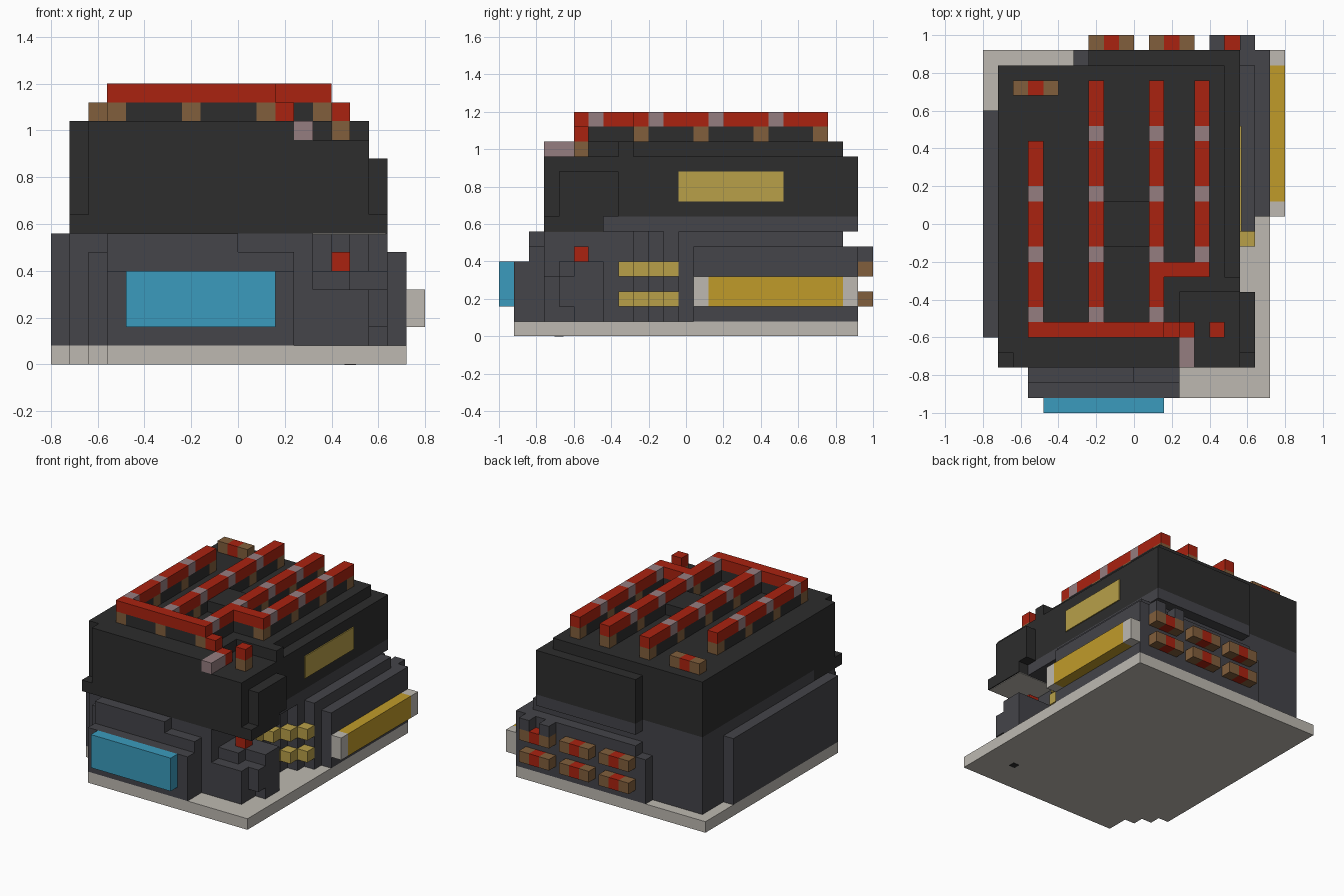
import bpy, bmesh
from mathutils import Matrix, Vector

U = 0.08                              # grid unit
ORIGIN = Vector((-10, -12.5, 0))      # grid corner, in units

if "Cube" in bpy.data.objects:
    bpy.data.objects.remove(bpy.data.objects["Cube"])


def material(name, rgb):
    m = bpy.data.materials.new(name)
    m.use_nodes = True
    color = (*rgb, 1)
    m.diffuse_color = color
    m.node_tree.nodes["Principled BSDF"].inputs["Base Color"].default_value = color
    return m


black = material("black casing", (.026, .026, .026))
grey = material("dark grey metal", (.058, .058, .067))
pale = material("pale stone", (.51, .485, .44))
red = material("red pipe", (.40, .016, .005))
brown = material("brown clamp", (.22, .113, .045))
pink = material("dusty pink joint", (.30, .205, .215))
blue = material("blue display", (.043, .33, .51))
gold = material("gold contact", (.48, .35, .066))
amber = material("amber rod", (.53, .33, .023))


def part(name, mat, *boxes):
    """One object from boxes given as x, y and z ranges in grid units."""
    bm = bmesh.new()
    for x0, x1, y0, y1, z0, z1 in boxes:
        lo = Vector((x0, y0, z0)) + ORIGIN
        hi = Vector((x1, y1, z1)) + ORIGIN
        mid, size = (lo + hi) / 2 * U, (hi - lo) * U
        bmesh.ops.create_cube(bm, size=1, matrix=Matrix.Translation(mid) @ Matrix.Diagonal((*size, 1)))
    mesh = bpy.data.meshes.new(name)
    bm.to_mesh(mesh)
    bm.free()
    mesh.materials.append(mat)
    obj = bpy.data.objects.new(name, mesh)
    bpy.context.scene.collection.objects.link(obj)
    return obj


def fuse(name, x, y, z):
    part(name + "_caps", brown, (x, x + 1, y, y + 1, z, z + 1), (x + 2, x + 3, y, y + 1, z, z + 1))
    part(name + "_core", red, (x + 1, x + 2, y, y + 1, z, z + 1))


# Base plate with a stepped corner
part("base_plate", pale, (3, 19, 1, 24, 0, 1), (2, 3, 3, 24, 0, 1),
     (1, 2, 4, 24, 0, 1), (0, 1, 5, 24, 0, 1))
part("base_hole", black, (15.7, 16.3, 3.7, 4.3, -.03, .03))

# Lower housing
part("lower_body", grey, (1, 14, 4, 23, 1, 7), (14, 17, 12, 23, 1, 7), (1, 17, 7, 23, 7, 8))
part("right_wall_panel", grey, (0, 1, 5, 20, 1, 7))
part("left_wall_panels", grey, (17, 18, 12, 23, 1, 7), (18, 19, 13, 24, 1, 6))
part("front_console", grey, (3, 12, 1, 4, 1, 5), (3, 13, 2, 4, 1, 6), (3, 10, 2, 4, 6, 7),
     (10, 14, 3, 4, 1, 7), (2, 3, 3, 4, 1, 6), (12, 13, 1, 2, 1, 5))
part("corner_block", grey, (14, 17, 3, 5, 1, 4), (14, 18, 4, 5, 2, 4),
     (14, 18, 5, 7, 1, 5), (14, 16, 4, 5, 4, 5))
part("display", blue, (4, 12, 0, 1, 2, 5))

# Diagonal recess with two rows of contacts
steps = range(4)
part("stepped_wall", grey, *[(13, 14 + i, 8 + i, 9 + i, 1, 7) for i in steps])
part("contacts", gold, *[(14 + i, 15 + i, 8 + i, 9 + i, z, z + 1) for i in steps for z in (2, 4)])

# Side rod with end caps
part("side_rod", amber, (19, 20, 14, 23, 2, 4))
part("rod_caps", pale, (19, 20, 13, 14, 2, 4), (19, 20, 23, 24, 2, 4))

# Back panel with fuses
part("back_panel", grey, (7, 18, 23, 24, 1, 6), (6, 7, 23, 24, 1, 5), (7, 17, 23, 24, 7, 8))
part("fuse_guards", grey, (15, 16, 24, 25, 5, 6), (17, 18, 24, 25, 5, 6))
for x in (7, 11, 15):
    for row, z in (("lower", 2), ("upper", 4)):
        fuse(f"{row}_fuse_{x}", x, 24, z)

# Upper casing
part("upper_casing", black, (1, 13, 4, 23, 8, 13), (13, 17, 4, 8, 8, 12), (13, 16, 8, 23, 8, 13),
     (16, 17, 8, 9, 8, 13), (16, 17, 9, 23, 8, 12))
part("front_casing", black, (1, 18, 3, 7, 7, 8), (2, 13, 3, 4, 8, 13), (13, 17, 3, 4, 8, 12))
part("side_casing", black, (17, 18, 4, 8, 8, 11))
part("back_casing", black, (7, 17, 23, 24, 8, 12))
part("overhang_lining", pale, (14, 17.9, 3.1, 7, 6.95, 7))
part("side_window", gold, (17, 17.1, 12, 19, 9, 11))

# Roof pipes: red runs with pink joints, brown clamps and black supports between
JOINTS = (6, 10, 14, 18)
CLAMPS = (5, 9, 13, 17, 21)
for x, start, end in ((3, 5, 18), (7, 5, 22), (11, 5, 22), (14, 9, 22)):
    joints = [j for j in JOINTS if start < j < end - 1]
    clamps = [c for c in CLAMPS if start <= c < end]
    starts = [start] + [j + 1 for j in joints]
    ends = joints + [end]
    part(f"pipe_{x}", red, *[(x, x + 1, a, b, 14, 15) for a, b in zip(starts, ends)])
    part(f"pipe_joints_{x}", pink, *[(x, x + 1, j, j + 1, 14, 15) for j in joints])
    part(f"pipe_clamps_{x}", brown, *[(x, x + 1, c, c + 1, 13, 14) for c in clamps])
    part(f"pipe_supports_{x}", black,
         *[(x, x + 1, a + 1, b, 13, 14) for a, b in zip(clamps, clamps[1:])])
part("cross_pipes", red, (4, 7, 5, 6, 14, 15), (8, 11, 5, 6, 14, 15), (12, 14, 9, 10, 14, 15))
part("cross_supports", black, (4, 7, 5, 6, 13, 14), (8, 11, 5, 6, 13, 14), (12, 14, 9, 10, 13, 14))
part("roof_block", black, (8, 11, 11, 14, 13, 14))
fuse("roof_fuse", 2, 21, 13)

# Stepped pipe end and corner post
part("pipe_end", red, (12, 13, 5, 6, 13, 14), (13, 14, 5, 6, 12, 13))
part("pipe_nozzle", pink, (13, 14, 3, 5, 12, 13))
part("post_clamp", brown, (15, 16, 5, 6, 12, 13))
part("post_ends", red, (15, 16, 5, 6, 13, 14), (15, 16, 5, 6, 5, 6))
